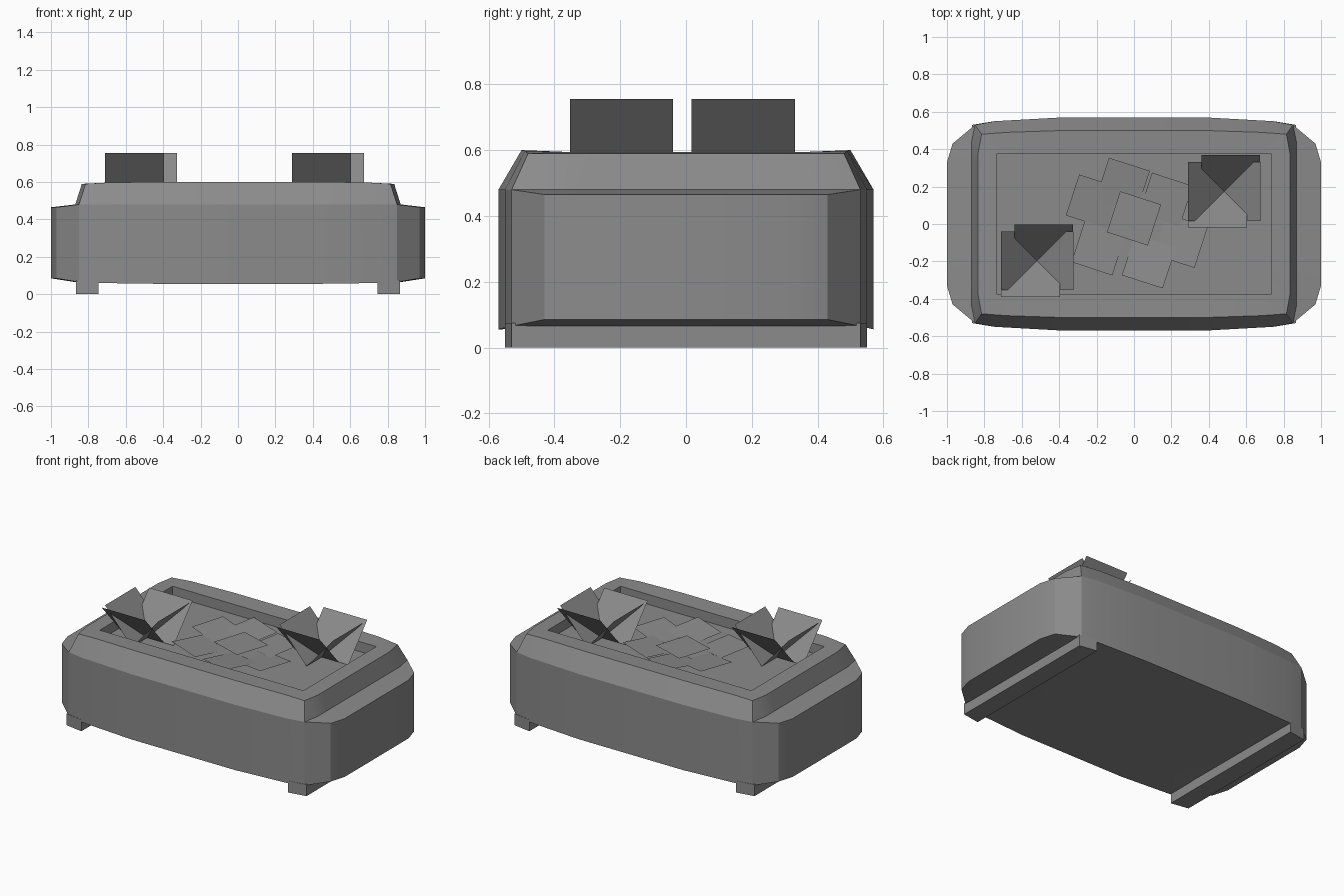
import bpy, bmesh, math
from mathutils import Matrix, Vector

cube = bpy.data.objects.get("Cube")
if cube:
    bpy.data.objects.remove(cube)

grey = bpy.data.materials.new("stone_grey")
grey.use_nodes = True
colour = (0.26, 0.26, 0.26, 1)
grey.diffuse_color = colour
grey.node_tree.nodes["Principled BSDF"].inputs["Base Color"].default_value = colour


def finish(bm, name, smooth=None, closed=True):
    bmesh.ops.remove_doubles(bm, verts=bm.verts, dist=0.0005)
    if closed:
        bmesh.ops.recalc_face_normals(bm, faces=bm.faces)
    mesh = bpy.data.meshes.new(name)
    bm.to_mesh(mesh)
    bm.free()
    mesh.materials.append(grey)
    obj = bpy.data.objects.new(name, mesh)
    bpy.context.collection.objects.link(obj)
    if smooth:
        bpy.ops.object.select_all(action='DESELECT')
        obj.select_set(True)
        bpy.context.view_layer.objects.active = obj
        bpy.ops.object.shade_smooth_by_angle(angle=math.radians(smooth))
    return obj


def mirrored_ring(bm, quarter, heights):
    """Mirror one quarter of an outline into a full loop."""
    pts = [(x, y, z) for (x, y), z in zip(quarter, heights)]
    half = pts + [(x, -y, z) for x, y, z in reversed(pts)]
    full = half + [(-x, y, z) for x, y, z in reversed(half)]
    return [bm.verts.new(p) for p in full]


# Trough body: stacked outlines from the underside up and into the basin
outer = [(.38, .57), (.74, .55), (.85, .53), (.97, .43), (1, .33)]
shoulder = outer[:3] + [(.87, .43), (.87, .33)]
rim = [(.38, .5), (.68, .49), (.815, .48), (.835, .37), (.835, .3)]
basin = [(.38, .375), (.6, .375), (.735, .375), (.735, .3), (.735, .2)]
low = [.055, .06, .065]
layers = [(shoulder, low + [.065] * 2), (outer, low + [.085] * 2),
          (outer, [.48] * 3 + [.465] * 2), (shoulder, [.48] * 5),
          (rim, [.6, .598, .59, .59, .59]), (basin, [.595] * 5), (basin, [.53] * 5)]
bm = bmesh.new()
rings = [mirrored_ring(bm, *layer) for layer in layers]
for a, b in zip(rings, rings[1:]):
    for i in range(len(a)):
        j = (i + 1) % len(a)
        bm.faces.new((a[i], a[j], b[j], b[i]))
bm.faces.new(rings[0])
bm.faces.new(rings[-1])
bmesh.ops.dissolve_degenerate(bm, dist=0.0005, edges=bm.edges)
finish(bm, "trough_body", 25)

# Foot rails across each end
for side, name in ((1, "left_foot"), (-1, "right_foot")):
    bm = bmesh.new()
    plan = [(.745, .55), (.865, .53), (.865, -.53), (.745, -.55)]
    base = bm.faces.new([bm.verts.new((side * x, y, 0)) for x, y in plan])
    top = bmesh.ops.extrude_face_region(bm, geom=[base])["geom"]
    bmesh.ops.translate(bm, vec=(0, 0, .075),
                        verts=[v for v in top if isinstance(v, bmesh.types.BMVert)])
    finish(bm, name)

# Tall plants: four square leaves leaning outward from a shared root
HALF, REACH, ROOT, TIP, SHIFT = .157, .194, .535, .755, .035


def tall_plant(name, cx, cy):
    bm = bmesh.new()
    for quarter, shift in enumerate((-SHIFT, 0, -SHIFT, 0)):
        turn = Matrix.Rotation(quarter * math.pi / 2, 4, 'Z')
        corners = [(shift - HALF, 0, ROOT), (shift + HALF, 0, ROOT),
                   (shift + HALF, -REACH, TIP), (shift - HALF, -REACH, TIP)]
        verts = [bm.verts.new(turn @ Vector(c) + Vector((cx, cy, 0))) for c in corners]
        bm.faces.new(reversed(verts))
    finish(bm, name, closed=False)


tall_plant("left_plant", .482, .174)
tall_plant("right_plant", -.518, -.196)

# Low leaves: small tilted squares spread around the middle of the basin
bm = bmesh.new()
centres = [(0, .03), (-.22, .12), (-.06, .21), (.17, .13), (.25, -.09), (.08, -.2), (-.19, -.13)]
for i, (x, y) in enumerate(centres):
    lean = Vector((-y, x, 0)) if i else Vector((0, 0, 1))
    spin = Matrix.Rotation(math.radians(-18), 4, 'Z')
    tilt = Matrix.Rotation(math.radians(-6 if i else 0), 4, lean)
    place = Matrix.Translation((x, y, .55 if i == 0 else .545))
    bmesh.ops.create_grid(bm, x_segments=1, y_segments=1, size=.115,
                          matrix=place @ tilt @ spin)
finish(bm, "low_leaves", closed=False)
